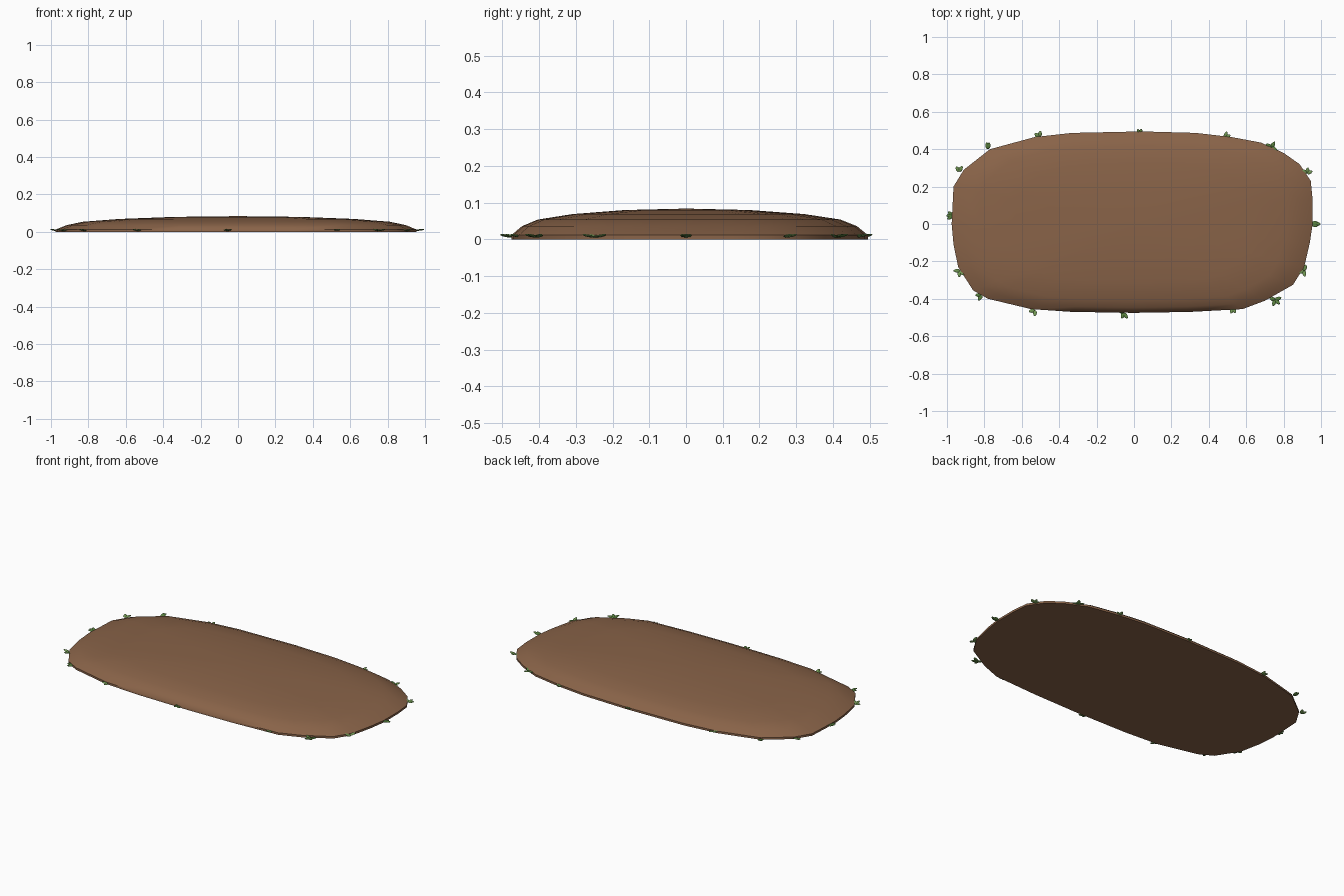
import bpy, bmesh, random
from math import sin, cos, pi, radians
from mathutils import Matrix

if "Cube" in bpy.data.objects:
    bpy.data.objects.remove(bpy.data.objects["Cube"])

random.seed(4)

def material(name, rgb):
    m = bpy.data.materials.new(name)
    m.diffuse_color = (*rgb, 1)
    m.use_nodes = True
    m.node_tree.nodes["Principled BSDF"].inputs["Base Color"].default_value = m.diffuse_color
    return m

soil_mat = material("soil", (0.25, 0.125, 0.065))
leaf_mats = [material("leaf_dark", (0.10, 0.22, 0.05)),
             material("leaf_light", (0.17, 0.32, 0.09))]

def finish(bm, name, mat, angle):
    bmesh.ops.recalc_face_normals(bm, faces=bm.faces)
    mesh = bpy.data.meshes.new(name)
    bm.to_mesh(mesh)
    bm.free()
    ob = bpy.data.objects.new(name, mesh)
    bpy.context.collection.objects.link(ob)
    mesh.materials.append(mat)
    bpy.ops.object.select_all(action='DESELECT')
    ob.select_set(True)
    bpy.context.view_layer.objects.active = ob
    bpy.ops.object.shade_smooth_by_angle(angle=radians(angle))
    return ob

# Soil mound: ground outline, scaled inward ring by ring
outline = [(.955, 0), (.955, .13), (.945, .23), (.885, .32), (.80, .38), (.68, .435),
           (.52, .465), (.33, .487), (.04, .495), (-.33, .487), (-.53, .465),
           (-.77, .40), (-.91, .29), (-.965, .20), (-.975, 0), (-.965, -.11),
           (-.94, -.23), (-.86, -.355), (-.78, -.40), (-.55, -.455), (-.33, -.47),
           (0, -.475), (.30, -.47), (.58, -.455), (.70, -.41), (.85, -.325),
           (.91, -.23), (.94, -.10)]
profile = [(1, 0), (1, .012), (.94, .036), (.85, .054), (.65, .069), (.35, .080)]

bm = bmesh.new()
rings = [[bm.verts.new((x * s, y * s, z)) for x, y in outline] for s, z in profile]
n = len(outline)
for a, b in zip(rings, rings[1:]):
    for i in range(n):
        j = (i + 1) % n
        bm.faces.new((a[i], a[j], b[j], b[i]))
for ring, z in ((rings[0], 0), (rings[-1], .084)):
    tip = bm.verts.new((0, 0, z))
    for i in range(n):
        bm.faces.new((ring[i], ring[(i + 1) % n], tip))
finish(bm, "soil_mound", soil_mat, 50)

# Leaf sprigs around the rim: base position and the heading of each leaf
sprigs = [(.952, 0, (0, 22, -22)), (.925, .272, (20, 80, 150)),
          (.735, .41, (-30, 60, 150)), (.487, .462, (25, 75)),
          (.03, .478, (70, 110)), (-.505, .468, (80, 150, 205)),
          (-.782, .402, (75, 100)), (-.935, .28, (60, 120)),
          (-.97, .045, (140, 180, 215)), (-.93, -.25, (180, 260, 310)),
          (-.815, -.38, (180, 240)), (-.53, -.462, (190, 270)),
          (-.055, -.476, (150, 250, 305)), (.53, -.445, (250, 290)),
          (.755, -.405, (165, 250, 315, 20)), (.908, -.25, (70, 200, 280))]

def add_leaf(bm, x, y, heading, length, width):
    # flattened sphere, pinched to a point at its tip
    out = bmesh.ops.create_uvsphere(bm, u_segments=8, v_segments=8, radius=1,
                                    matrix=Matrix.Rotation(pi / 2, 4, 'Y'))
    for v in out["verts"]:
        t = (v.co.x + 1) / 2
        pinch = 1.1 - .5 * t
        v.co = (t * length, v.co.y * width * pinch, v.co.z * .0035 + .006 * t)
    place = Matrix.Translation((x, y, .007)) @ Matrix.Rotation(radians(heading), 4, 'Z')
    bmesh.ops.transform(bm, matrix=place, verts=out["verts"])

for k, (x, y, headings) in enumerate(sprigs):
    bm = bmesh.new()
    for h in headings:
        add_leaf(bm, x, y, h, random.uniform(.03, .036), .012)
    if k == 0:
        add_leaf(bm, x, y, 0, .045, .015)
    finish(bm, f"leaf_sprig_{k + 1}", leaf_mats[k % 2], 60)
